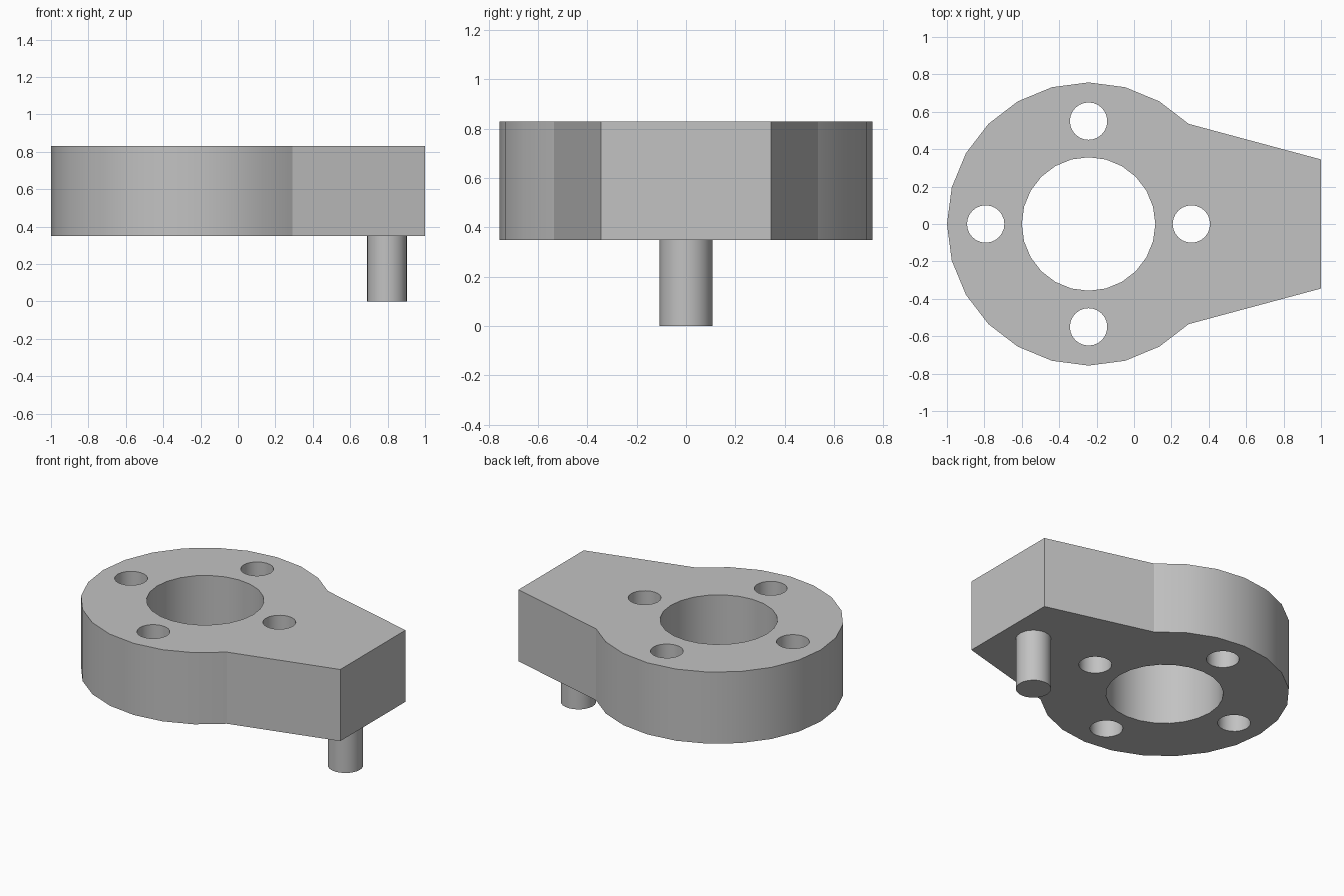
import bpy, bmesh
from math import sin, cos, radians, tau
from mathutils import Vector

cube = bpy.data.objects.get("Cube")
if cube:
    bpy.data.objects.remove(cube)

CENTRE_X = -0.243
BOTTOM, TOP = 0.35, 0.83

grey = bpy.data.materials.new("light grey")
grey.use_nodes = True
colour = (0.54, 0.54, 0.54, 1)
grey.diffuse_color = colour
grey.node_tree.nodes["Principled BSDF"].inputs["Base Color"].default_value = colour


def circle(x, y, radius, sides):
    return [(x + radius * cos(tau * i / sides), y + radius * sin(tau * i / sides))
            for i in range(sides)]


def extruded(name, loops, low, high):
    """Fill the first loop, leaving the others as holes, and extrude it upward."""
    bm = bmesh.new()
    edges = []
    for loop in loops:
        verts = [bm.verts.new((x, y, low)) for x, y in loop]
        edges += [bm.edges.new((a, b)) for a, b in zip(verts, verts[1:] + verts[:1])]
    bmesh.ops.triangle_fill(bm, edges=edges, use_beauty=True, use_dissolve=False)
    result = bmesh.ops.extrude_face_region(bm, geom=bm.faces[:], use_keep_orig=True)
    raised = [g for g in result["geom"] if isinstance(g, bmesh.types.BMVert)]
    bmesh.ops.translate(bm, verts=raised, vec=Vector((0, 0, high - low)))
    bmesh.ops.recalc_face_normals(bm, faces=bm.faces[:])
    mesh = bpy.data.meshes.new(name)
    bm.to_mesh(mesh)
    bm.free()
    mesh.materials.append(grey)
    obj = bpy.data.objects.new(name, mesh)
    bpy.context.collection.objects.link(obj)
    bpy.ops.object.select_all(action="DESELECT")
    obj.select_set(True)
    bpy.context.view_layer.objects.active = obj
    bpy.ops.object.shade_smooth_by_angle(angle=radians(20))
    return obj


# Plate outline: a round end running into a tapered arm
outline = [(CENTRE_X + 0.757 * cos(radians(a)), 0.757 * sin(radians(a)))
           for a in range(45, 316, 15)]
outline += [(1.0, -0.345), (1.0, 0.345)]

# Central bore and four bolt holes around it
holes = [circle(CENTRE_X, 0, 0.357, 24)]
holes += [circle(CENTRE_X + x, y, 0.1, 24) for x, y in circle(0, 0, 0.55, 4)]
extruded("crank_plate", [outline] + holes, BOTTOM, TOP)

# Pin under the arm
extruded("crank_pin", [circle(0.797, 0, 0.107, 24)], 0, BOTTOM)
